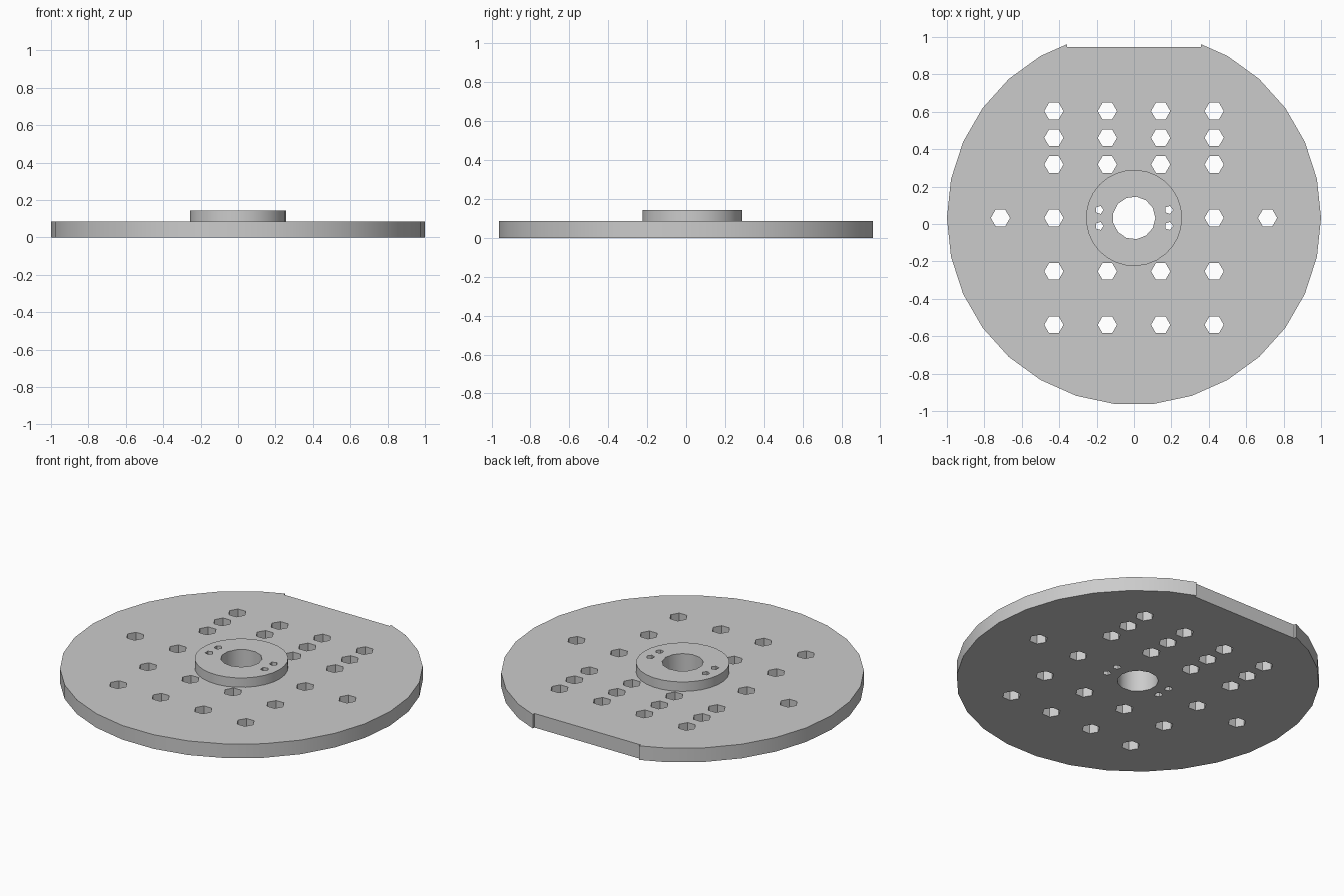
import bpy
import bmesh
from math import radians
from mathutils import Matrix, Vector

if "Cube" in bpy.data.objects:
    bpy.data.objects.remove(bpy.data.objects["Cube"], do_unlink=True)

UNIT = 1 / 35        # the disc radius is 35 design units
SHIFT_Y = 1.136      # centres the flattened disc on y
PITCH = 5            # hole grid spacing

grey = bpy.data.materials.new("plain grey")
grey.use_nodes = True
colour = (0.6, 0.6, 0.6, 1)
grey.diffuse_color = colour
grey.node_tree.nodes["Principled BSDF"].inputs["Base Color"].default_value = colour


def add_prism(bm, x, y, radius, sides, z0, z1):
    """Upright prism with its first corner towards +x."""
    rings = []
    for z in (z0, z1):
        rings.append([bm.verts.new(Matrix.Rotation(radians(360 * i / sides), 3, "Z")
                                   @ Vector((radius, 0, 0)) + Vector((x, y, z)))
                      for i in range(sides)])
    low, high = rings
    bm.faces.new(reversed(low))
    bm.faces.new(high)
    for i in range(sides):
        j = (i + 1) % sides
        bm.faces.new((low[i], low[j], high[j], high[i]))


def make_object(name, bm):
    bm.transform(Matrix.Scale(UNIT, 4) @ Matrix.Translation((0, SHIFT_Y, 0)))
    mesh = bpy.data.meshes.new(name)
    bm.to_mesh(mesh)
    bm.free()
    mesh.materials.append(grey)
    obj = bpy.data.objects.new(name, mesh)
    bpy.context.collection.objects.link(obj)
    return obj


def combine(target, other, operation):
    mod = target.modifiers.new(operation.lower(), "BOOLEAN")
    mod.operation = operation
    mod.solver = "EXACT"
    mod.object = other
    bpy.context.view_layer.objects.active = target
    bpy.ops.object.modifier_apply(modifier=mod.name)
    bpy.data.objects.remove(other, do_unlink=True)


# Round base plate
bm = bmesh.new()
add_prism(bm, 0, 0, 35, 30, 0, 3)
plate = make_object("mounting_plate", bm)

# Raised centre hub
bm = bmesh.new()
add_prism(bm, 0, 0, 9, 29, 1, 5)
combine(plate, make_object("hub", bm), "UNION")

# Shallow flat notch on the back rim
bm = bmesh.new()
bmesh.ops.create_cube(bm, size=1, matrix=Matrix.Translation((0, 37, 0))
                      @ Matrix.Diagonal((25, 10, 20, 1)))
combine(plate, make_object("rim_notch", bm), "DIFFERENCE")

# Bore, screw holes and hexagonal grid holes
bm = bmesh.new()
add_prism(bm, 0, 0, 4, 13, -2, 8)
for side in (-1, 1):
    for y in (-1.5, 1.5):
        add_prism(bm, side * 6.5, y, 0.8, 5, -2, 8)
    for row in (4, 3, 2, -2, -4):
        for column in (1, 3):
            add_prism(bm, side * column * PITCH, row * PITCH, 1.8, 6, -2, 8)
    for column in (3, 5):
        add_prism(bm, side * column * PITCH, 0, 1.8, 6, -2, 8)
combine(plate, make_object("holes", bm), "DIFFERENCE")

# Smooth the round walls, keep the corners crisp
bpy.ops.object.select_all(action="DESELECT")
plate.select_set(True)
bpy.context.view_layer.objects.active = plate
bpy.ops.object.shade_smooth_by_angle(angle=radians(30))
